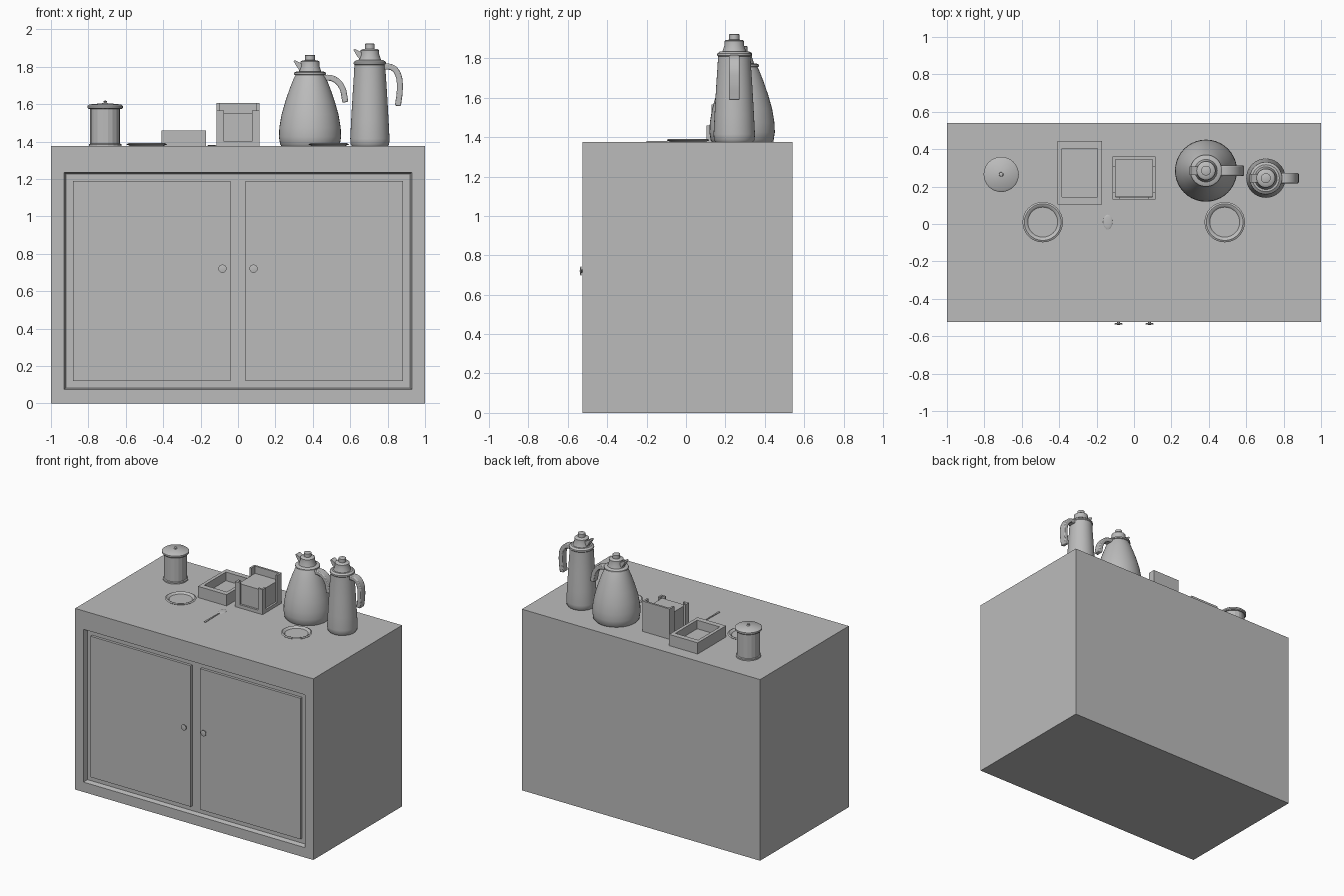
import bpy, bmesh, math
from mathutils import Vector, Matrix

if "Cube" in bpy.data.objects:
    bpy.data.objects.remove(bpy.data.objects["Cube"])

GREY = (0.5, 0.5, 0.5, 1)
grey = bpy.data.materials.new("plain_grey")
grey.use_nodes = True
grey.diffuse_color = GREY
grey.node_tree.nodes["Principled BSDF"].inputs["Base Color"].default_value = GREY
TOP = 1.375


def finish(name, bm, smooth=False, loc=(0, 0, 0)):
    bmesh.ops.recalc_face_normals(bm, faces=bm.faces)
    mesh = bpy.data.meshes.new(name)
    bm.to_mesh(mesh)
    bm.free()
    mesh.materials.append(grey)
    ob = bpy.data.objects.new(name, mesh)
    ob.location = loc
    bpy.context.collection.objects.link(ob)
    if smooth:
        bpy.ops.object.select_all(action='DESELECT')
        ob.select_set(True)
        bpy.context.view_layer.objects.active = ob
        bpy.ops.object.shade_smooth_by_angle(angle=math.radians(35))
    return ob


def add_box(bm, x, y, z):
    size = Matrix.Diagonal((x[1] - x[0], y[1] - y[0], z[1] - z[0], 1))
    mid = Matrix.Translation((sum(x) / 2, sum(y) / 2, sum(z) / 2))
    return bmesh.ops.create_cube(bm, size=1, matrix=mid @ size)["verts"]


def boxes(name, *items):
    bm = bmesh.new()
    for item in items:
        add_box(bm, *item)
    return finish(name, bm)


def lathe(name, profile, loc, steps=32, smooth=True):
    bm = bmesh.new()
    pts = [bm.verts.new((r, 0, z)) for r, z in profile]
    edges = [bm.edges.new(p) for p in zip(pts, pts[1:])]
    bmesh.ops.spin(bm, geom=pts + edges, cent=(0, 0, 0), axis=(0, 0, 1),
                   angle=math.tau, steps=steps)
    bmesh.ops.remove_doubles(bm, verts=bm.verts, dist=0.0002)
    return finish(name, bm, smooth, loc)


def extrude_outline(name, outline, width, loc):
    # outline in x and z, thickened along y
    bm = bmesh.new()
    face = bm.faces.new([bm.verts.new((x, -width / 2, z)) for x, z in outline])
    out = bmesh.ops.extrude_face_region(bm, geom=[face])["geom"]
    bmesh.ops.translate(bm, vec=(0, width, 0),
                        verts=[v for v in out if isinstance(v, bmesh.types.BMVert)])
    return finish(name, bm, True, loc)


def handle(name, path, loc, width=0.055, thick=0.032):
    # smooth curved strap with an open lower end
    curve = bpy.data.curves.new(name, 'CURVE')
    spline = curve.splines.new('BEZIER')
    spline.bezier_points.add(len(path) - 1)
    for bp, (x, z) in zip(spline.bezier_points, path):
        bp.co = (x, 0, z)
        bp.handle_left_type = bp.handle_right_type = 'AUTO'
    curve.dimensions = '3D'
    curve.resolution_u = 6
    temp = bpy.data.objects.new(name + "_path", curve)
    mesh = bpy.data.meshes.new_from_object(temp)
    line = [v.co.copy() for v in mesh.vertices]
    bpy.data.objects.remove(temp)
    bpy.data.meshes.remove(mesh)
    inner, outer = [], []
    for i, p in enumerate(line):
        t = (line[min(i + 1, len(line) - 1)] - line[max(i - 1, 0)]).normalized()
        n = Vector((-t.z, 0, t.x)) * thick / 2
        outer.append(((p + n).x, (p + n).z))
        inner.append(((p - n).x, (p - n).z))
    ob = extrude_outline(name, outer + inner[::-1], width, loc)
    bev = ob.modifiers.new("soft_edges", 'BEVEL')
    bev.width, bev.segments = 0.006, 2
    return ob


# Cabinet body with a recessed front
bm = bmesh.new()
add_box(bm, (-1, 1), (-0.525, 0.54), (0, TOP))
front = min(bm.faces, key=lambda f: f.calc_center_median().y)
cut = bmesh.ops.extrude_face_region(bm, geom=[front])["geom"]
bmesh.ops.delete(bm, geom=[front], context='FACES_ONLY')
rim = [v for v in cut if isinstance(v, bmesh.types.BMVert)]
for v in rim:
    v.co.x = math.copysign(0.93, v.co.x)
    v.co.z = 0.075 if v.co.z < 0.5 else 1.235
face = [f for f in cut if isinstance(f, bmesh.types.BMFace)][0]
back = bmesh.ops.extrude_face_region(bm, geom=[face])["geom"]
bmesh.ops.delete(bm, geom=[face], context='FACES_ONLY')
for v in back:
    if isinstance(v, bmesh.types.BMVert):
        v.co.y += 0.035
        v.co.x *= 0.99
        v.co.z += 0.008 if v.co.z < 0.5 else -0.008
finish("cabinet_body", bm)

# Doors and knobs
KNOB = [(0, 0), (0.007, 0), (0.007, 0.018), (0.022, 0.02), (0.022, 0.025), (0, 0.029)]
for side, sx in (("right", -1), ("left", 1)):
    boxes(side + "_door", (sorted((sx * 0.04, sx * 0.882)), (-0.51, -0.485), (0.12, 1.19)))
    knob = lathe(side + "_door_knob", KNOB, (sx * 0.083, -0.511, 0.72), 20)
    knob.rotation_euler.x = math.pi / 2

# Canister with a lid
lathe("canister_body", [(0, 0), (0.087, 0), (0.087, 0.01), (0.08, 0.014), (0.08, 0.2), (0, 0.2)],
      (-0.71, 0.265, TOP), 18, False)
lathe("canister_lid", [(0, 0.198), (0.088, 0.198), (0.094, 0.204), (0.094, 0.216), (0.085, 0.223),
                       (0.012, 0.23), (0.007, 0.235), (0.011, 0.24), (0, 0.245)],
      (-0.71, 0.265, TOP))

# Shallow dishes
DISH = [(0, 0.004), (0.08, 0.004), (0.09, 0.014), (0.098, 0.016), (0.108, 0.011),
        (0.104, 0.007), (0.085, 0), (0, 0)]
for side, x in (("right", -0.488), ("left", 0.485)):
    lathe(side + "_dish", DISH, (x, 0.01, TOP))

# Open tray
TX, TY, TZ = (-0.41, -0.17), (0.105, 0.445), (TOP, 1.46)
boxes("open_tray", ((-0.385, -0.195), (0.145, 0.405), (TOP, 1.395)),
      ((-0.41, -0.385), TY, TZ), ((-0.195, -0.17), TY, TZ),
      ((-0.385, -0.195), (0.105, 0.145), TZ), ((-0.385, -0.195), (0.405, 0.445), TZ))

# Napkin holder: tall back, corner posts, bottom rail and stack
boxes("napkin_holder_back", ((-0.115, 0.115), (0.345, 0.36), (TOP, 1.605)))
boxes("napkin_stack", ((-0.098, 0.098), (0.147, 0.345), (1.38, 1.55)))
for sx in (-1, 1):
    side = "left" if sx > 0 else "right"
    wall = sorted((sx * 0.1, sx * 0.115))
    boxes(side + "_napkin_frame",
          (wall, (0.13, 0.345), (TOP, 1.4)),
          (wall, (0.13, 0.17), (1.4, 1.565)),
          (wall, (0.305, 0.345), (1.4, 1.605)),
          (sorted((sx * 0.075, sx * 0.1)), (0.13, 0.145), (1.4, 1.565)))
boxes("napkin_front_rail", ((-0.1, 0.1), (0.13, 0.145), (TOP, 1.4)))

# Spoon
bm = bmesh.new()
bmesh.ops.create_uvsphere(bm, u_segments=16, v_segments=8, radius=1, matrix=Matrix.Translation(
    (-0.14, 0.01, TOP + 0.003)) @ Matrix.Diagonal((0.025, 0.04, 0.004, 1)))
for v in add_box(bm, (-0.147, -0.133), (-0.2, -0.02), (TOP, TOP + 0.005)):
    if v.co.y > -0.1:
        v.co.x = -0.14 + (v.co.x + 0.14) * 0.4
finish("spoon", bm, True)

# Insulated jugs
WIDE = [(0, 0), (0.152, 0), (0.16, 0.01), (0.166, 0.05), (0.164, 0.1), (0.152, 0.17), (0.132, 0.24),
        (0.108, 0.31), (0.088, 0.36), (0.078, 0.38), (0.085, 0.383), (0.085, 0.393), (0.072, 0.4)]
SLIM = [(0, 0), (0.095, 0), (0.103, 0.01), (0.105, 0.04), (0.1, 0.14), (0.092, 0.28), (0.084, 0.4),
        (0.083, 0.435), (0.087, 0.44), (0.086, 0.45), (0.072, 0.46)]
WIDE_GRIP = [(0.065, 0.365), (0.12, 0.362), (0.165, 0.325), (0.19, 0.235)]
SLIM_GRIP = [(0.07, 0.425), (0.12, 0.42), (0.15, 0.385), (0.16, 0.31), (0.15, 0.215)]
for name, body, grip, neck, x, y in (("wide_jug", WIDE, WIDE_GRIP, 0.4, 0.385, 0.285),
                                     ("slim_jug", SLIM, SLIM_GRIP, 0.46, 0.705, 0.245)):
    loc = (x, y, TOP)
    lathe(name + "_body", body + [(0, neck)], loc, 40)
    top = [(0.062, -0.005), (0.05, 0.03), (0.05, 0.052), (0.042, 0.058), (0.026, 0.06),
           (0.026, 0.086), (0.022, 0.088), (0, 0.088)]
    lathe(name + "_lid", [(r, neck + z) for r, z in top], loc)
    beak = [(-0.05, 0), (-0.068, 0.02), (-0.088, 0.055), (-0.08, 0.06), (-0.045, 0.042), (0, 0.042), (0, 0)]
    extrude_outline(name + "_spout", [(px, neck + pz) for px, pz in beak], 0.045, loc)
    handle(name + "_handle", grip, loc)
